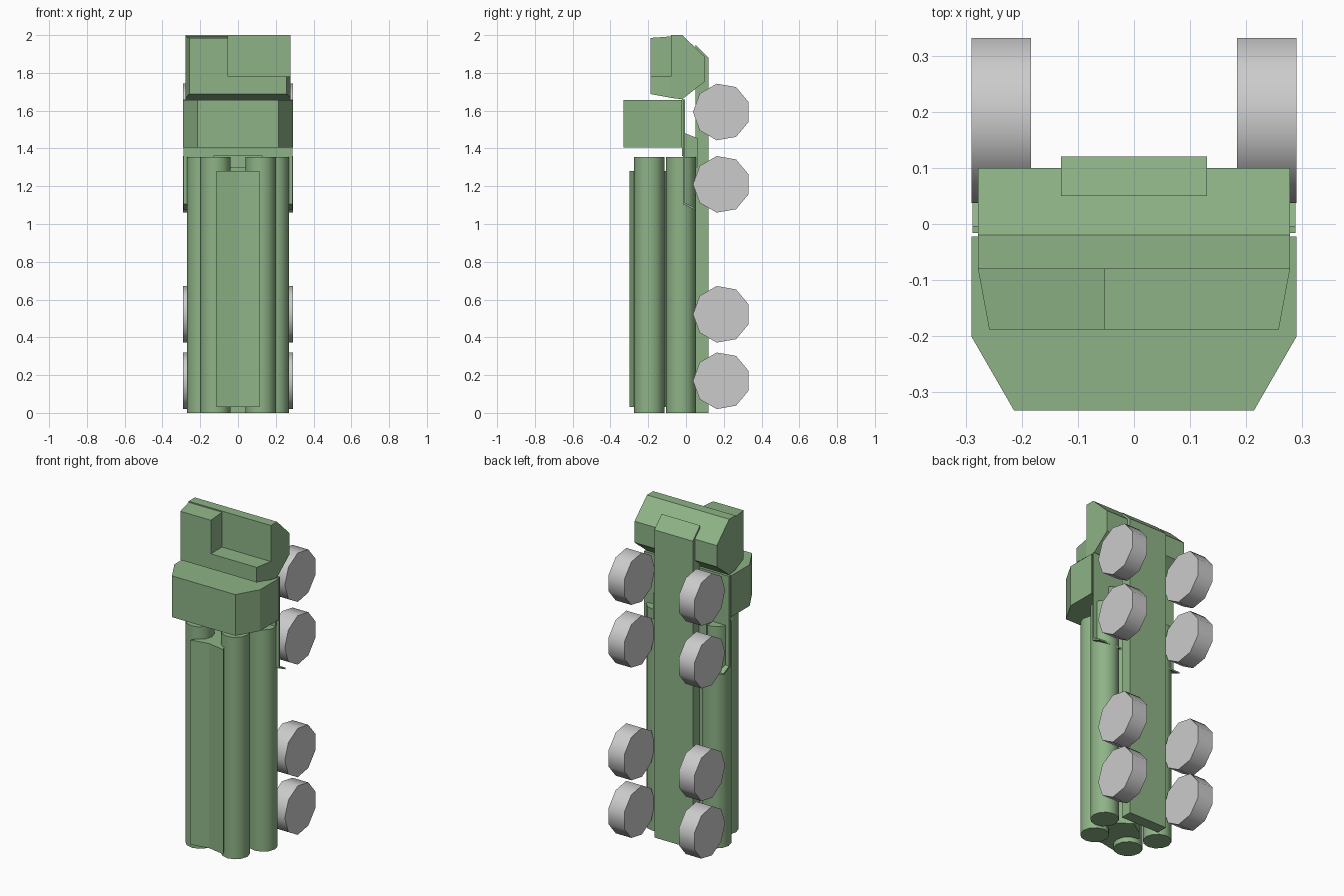
import bpy, bmesh, math

if "Cube" in bpy.data.objects:
    bpy.data.objects.remove(bpy.data.objects["Cube"])

green = bpy.data.materials.new("green_paint")
green.diffuse_color = (0.27, 0.45, 0.24, 1)
green.use_nodes = True
green.node_tree.nodes["Principled BSDF"].inputs["Base Color"].default_value = green.diffuse_color


def prism(name, profile, axis, lo, hi, mat=green, smooth=0, edit=None):
    """Extrude a closed 2D profile along x (profile = y,z) or z (profile = x,y)."""
    bm = bmesh.new()
    place = (lambda p, t: (t, *p)) if axis == "x" else (lambda p, t: (*p, t))
    a = [bm.verts.new(place(p, lo)) for p in profile]
    b = [bm.verts.new(place(p, hi)) for p in profile]
    n = len(profile)
    bm.faces.new(a)
    bm.faces.new(b)
    for i in range(n):
        j = (i + 1) % n
        bm.faces.new((a[i], a[j], b[j], b[i]))
    if edit:
        for v in bm.verts:
            edit(v)
    bmesh.ops.recalc_face_normals(bm, faces=bm.faces)
    me = bpy.data.meshes.new(name)
    bm.to_mesh(me)
    bm.free()
    ob = bpy.data.objects.new(name, me)
    bpy.context.collection.objects.link(ob)
    if mat:
        me.materials.append(mat)
    if smooth:
        bpy.ops.object.select_all(action="DESELECT")
        ob.select_set(True)
        bpy.context.view_layer.objects.active = ob
        bpy.ops.object.shade_smooth_by_angle(angle=math.radians(smooth))
    return ob


def ring(cx, cy, r, n, start=0.0):
    return [(cx + r * math.cos(start + math.tau * i / n),
             cy + r * math.sin(start + math.tau * i / n)) for i in range(n)]


def taper(v):
    """Narrow the nose of the cab."""
    if abs(v.co.x) > 0.2 and v.co.y < -0.15:
        v.co.x = math.copysign(0.258, v.co.x)


# Chassis beam with sloped nose
prism("chassis", [(0.05, 0), (0.12, 0), (0.12, 1.88), (0.05, 1.95)], "x", -0.13, 0.13)

# Nine-sided wheels
for side in (-1, 1):
    for z in (0.17, 0.522, 1.21, 1.593):
        prism("wheel", ring(0.189, z, 0.152, 9, math.pi), "x",
              *sorted((side * 0.184, side * 0.29)), mat=None, smooth=45)

# Four launch tubes, front pair closer together
for side in (-1, 1):
    prism("front_tube", ring(side * 0.12, -0.195, 0.081, 12), "z", 0, 1.355, smooth=40)
    prism("rear_tube", ring(side * 0.19, -0.027, 0.08, 12), "z", 0, 1.355, smooth=40)

# Star-shaped spine that holds the tubes
half = [(0, -0.278), (0.113, -0.30), (0.04, -0.19), (0.13, -0.11), (0.09, -0.06), (0, 0.0)]
prism("tube_spine", half + [(-x, y) for x, y in half[-2:0:-1]], "z", 0.03, 1.28)

# Equipment cabin behind the cab
prism("equipment_cabin", [(-0.29, -0.022), (0.29, -0.022), (0.29, -0.20), (0.214, -0.332),
                          (-0.214, -0.332), (-0.29, -0.20)], "z", 1.405, 1.657)

# Fenders with bent mud flaps, and the deck support between them
for side in (-1, 1):
    prism("fender", [(-0.016, 1.66), (-0.016, 1.105), (0.048, 1.075), (0.048, 1.085),
                     (-0.004, 1.112), (-0.004, 1.66)], "x",
          *sorted((side * 0.13, side * 0.288)))
prism("deck_plate", [(-0.022, 1.36), (-0.004, 1.36), (-0.004, 1.66), (-0.022, 1.66)],
      "x", -0.27, 0.27)
prism("deck_support", [(-0.004, 1.3), (0.06, 1.3), (0.06, 1.455), (-0.004, 1.48)],
      "x", -0.18, 0.18)

# Cab: main body, low right nose, tall left nose
prism("cab_body", [(-0.08, 2.0), (-0.02, 2.0), (0.1, 1.885), (0.1, 1.755), (-0.02, 1.66),
                   (-0.08, 1.668)], "x", -0.278, 0.278)
prism("cab_right_nose", [(-0.08, 1.668), (-0.08, 1.78), (-0.188, 1.78), (-0.188, 1.688)],
      "x", -0.052, 0.278, edit=taper)
prism("cab_left_nose", [(-0.08, 1.668), (-0.08, 1.993), (-0.188, 1.985), (-0.188, 1.688)],
      "x", -0.278, -0.052, edit=taper)
